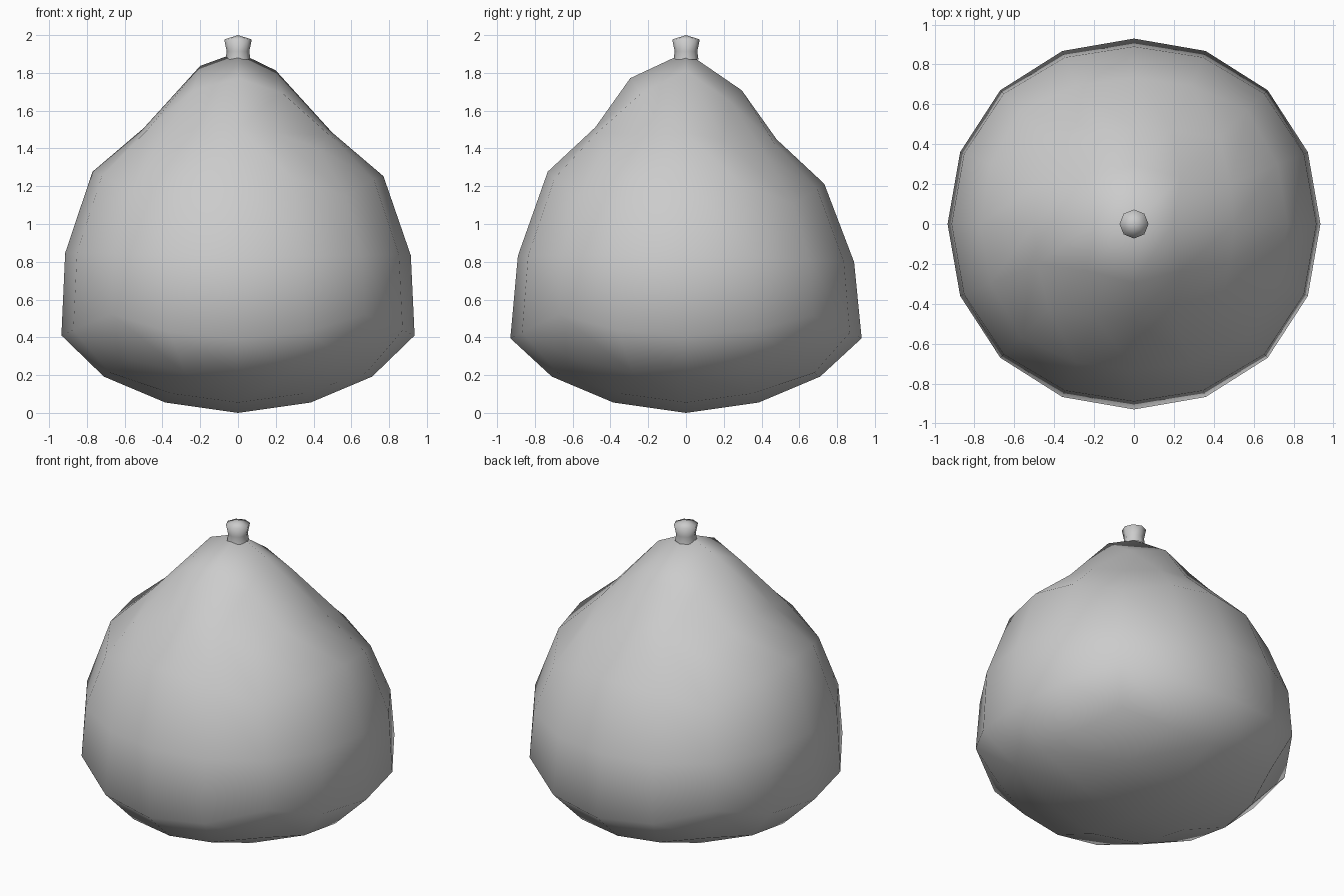
import bpy, bmesh
from math import tan, pi, asin, atan2, degrees, sin, cos

if "Cube" in bpy.data.objects:
    bpy.data.objects.remove(bpy.data.objects["Cube"])

# Profiles (radius, height) every 22.5 degrees of latitude, bottom to top
SIDE_X = [(0, 0), (.385, .055), (.71, .192), (.935, .41), (.915, .84),
          (.77, 1.265), (.50, 1.495), (.20, 1.825), (0, 1.91)]
SIDE_Y = [(0, 0), (.385, .055), (.71, .192), (.93, .395), (.89, .815),
          (.732, 1.245), (.48, 1.48), (.295, 1.74), (0, 1.91)]


def sample(profile, lat):
    t = min(max((lat + 90) / 22.5, 0), 8)
    i = min(int(t), 7)
    f = t - i
    return [profile[i][k] * (1 - f) + profile[i + 1][k] * f for k in (0, 1)]


def finish(bm, name):
    bmesh.ops.recalc_face_normals(bm, faces=bm.faces[:])
    for f in bm.faces:
        f.smooth = True
    mesh = bpy.data.meshes.new(name)
    bm.to_mesh(mesh)
    bm.free()
    obj = bpy.data.objects.new(name, mesh)
    bpy.context.collection.objects.link(obj)
    return obj


# Pear-shaped body: subdivided cube wrapped to a sphere, then to the profiles
bm = bmesh.new()
bmesh.ops.create_cube(bm, size=2)
bmesh.ops.subdivide_edges(bm, edges=bm.edges[:], cuts=3, use_grid_fill=True)
for v in bm.verts:
    for k in range(3):
        v.co[k] = tan(v.co[k] * pi / 4)
    d = v.co.normalized()
    lat = degrees(asin(max(-1, min(1, d.z))))
    az = atan2(d.y, d.x)
    wy = sin(az) ** 2
    rx, zx = sample(SIDE_X, lat)
    ry, zy = sample(SIDE_Y, lat)
    r = rx * (1 - wy) + ry * wy
    z = zx * (1 - wy) + zy * wy
    # slightly fuller corners around the waist, slight lean in the upper part
    r *= 1 + .03 * sin(2 * az) ** 2 * max(0, 1 - abs(lat + 10) / 50)
    if r > .01:
        z -= (.032 * sin(az) + .012 * cos(az)) * min(max((z - .4) / .8, 0), 1)
    v.co = (r * cos(az), r * sin(az), z)
finish(bm, "body")

# Small eight-sided knob on top
bm = bmesh.new()
rings = []
for r, z in [(.066, 1.87), (.06, 1.915), (.073, 1.977)]:
    rings.append([bm.verts.new((r * cos(i * pi / 4), r * sin(i * pi / 4), z))
                  for i in range(8)])
tip = bm.verts.new((0, 0, 2))
for i in range(8):
    j = (i + 1) % 8
    for a, b in zip(rings, rings[1:]):
        bm.faces.new((a[i], a[j], b[j], b[i]))
    bm.faces.new((rings[-1][i], rings[-1][j], tip))
finish(bm, "top_knob")
